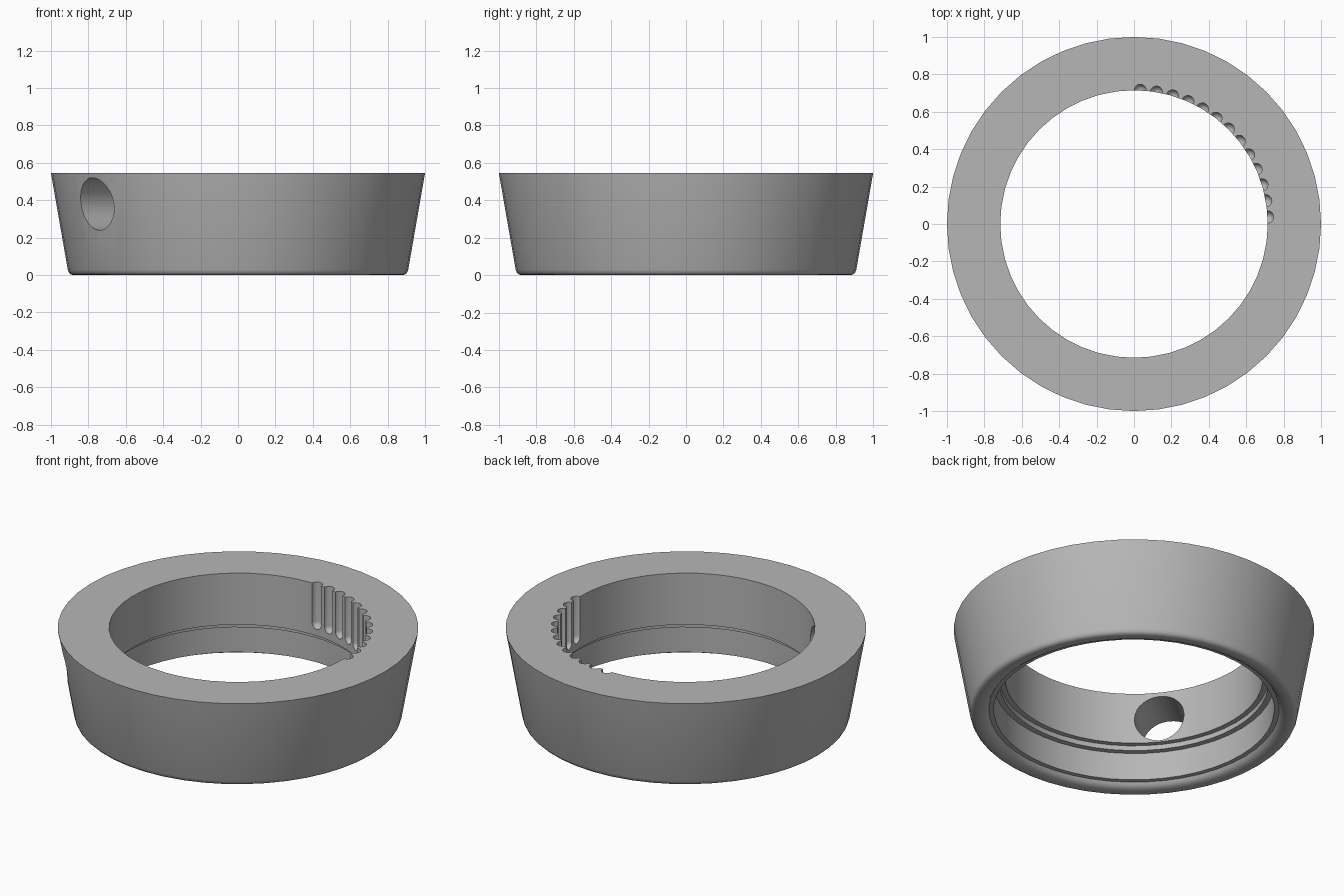
import bpy, bmesh, math
from mathutils import Matrix, Vector

cube = bpy.data.objects.get("Cube")
if cube:
    bpy.data.objects.remove(cube, do_unlink=True)

SEGMENTS = 48
HEIGHT = 0.545
INNER = 0.715

grey = bpy.data.materials.new("plain grey")
grey.use_nodes = True
grey.diffuse_color = (0.47, 0.47, 0.47, 1)
grey.node_tree.nodes["Principled BSDF"].inputs["Base Color"].default_value = grey.diffuse_color


def make_object(name, bm):
    bmesh.ops.recalc_face_normals(bm, faces=bm.faces)
    mesh = bpy.data.meshes.new(name)
    bm.to_mesh(mesh)
    bm.free()
    mesh.materials.append(grey)
    obj = bpy.data.objects.new(name, mesh)
    bpy.context.collection.objects.link(obj)
    return obj


def lathe(name, profile):
    """Turn a closed (radius, height) profile around z."""
    bm = bmesh.new()
    rings = []
    for i in range(SEGMENTS):
        a = math.tau * i / SEGMENTS
        rings.append([bm.verts.new((r * math.cos(a), r * math.sin(a), z)) for r, z in profile])
    n = len(profile)
    for i in range(SEGMENTS):
        here, there = rings[i], rings[(i + 1) % SEGMENTS]
        for j in range(n):
            k = (j + 1) % n
            bm.faces.new((here[j], there[j], there[k], here[k]))
    return make_object(name, bm)


def carve(obj, cutter):
    cutter.hide_render = True
    mod = obj.modifiers.new(cutter.name, "BOOLEAN")
    mod.operation = "DIFFERENCE"
    mod.solver = "EXACT"
    mod.object = cutter
    bpy.context.view_layer.objects.active = obj
    bpy.ops.object.modifier_apply(modifier=mod.name)
    bpy.data.objects.remove(cutter, do_unlink=True)


# Tapered ring with rounded foot and stepped bore
ring = lathe("tapered_ring", [
    (INNER, HEIGHT), (1.0, HEIGHT),
    (0.91, 0.028), (0.904, 0.013), (0.895, 0.004), (0.882, 0),
    (0.855, 0), (0.833, 0.005), (0.815, 0.016), (0.805, 0.032),
    (0.778, 0.032), (0.778, 0.2),
    (0.745, 0.2), (0.745, 0.23), (INNER, 0.23),
])

# Round hole through the wall
angle = math.radians(218.5)
direction = Vector((math.cos(angle), math.sin(angle), 0))
bm = bmesh.new()
bmesh.ops.create_cone(
    bm, cap_ends=True, segments=SEGMENTS, radius1=0.14, radius2=0.14, depth=0.8,
    matrix=Matrix.Translation(direction * 0.85 + Vector((0, 0, 0.38)))
    @ direction.to_track_quat("Z", "Y").to_matrix().to_4x4())
carve(ring, make_object("hole_cutter", bm))

# Row of ball-ended vertical grooves along a quarter of the bore
bm = bmesh.new()
for i in range(13):
    a = math.radians(3 + 7.03 * i)
    ball = bmesh.ops.create_uvsphere(bm, u_segments=20, v_segments=12, radius=0.033)["verts"]
    for v in ball:
        if v.co.z > 0.001:
            v.co.z += 0.5
        v.co += Vector((INNER * math.cos(a), INNER * math.sin(a), 0.303))
carve(ring, make_object("groove_cutter", bm))

# Smooth walls with crisp edges
bpy.ops.object.select_all(action="DESELECT")
ring.select_set(True)
bpy.context.view_layer.objects.active = ring
bpy.ops.object.shade_smooth_by_angle(angle=math.radians(30))
